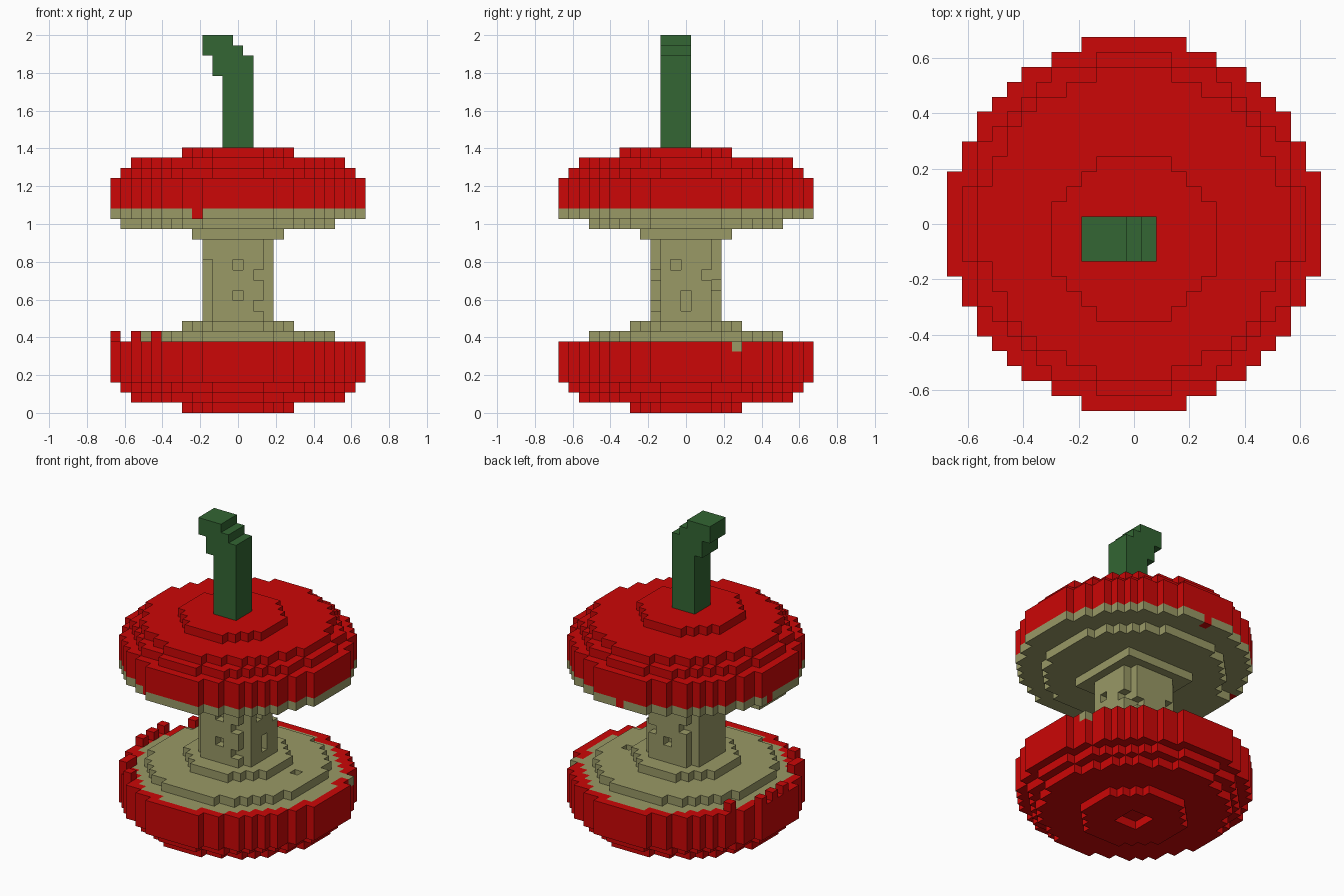
import bpy
import bmesh

if "Cube" in bpy.data.objects:
    bpy.data.objects.remove(bpy.data.objects["Cube"], do_unlink=True)

V = 2 / 37                      # edge of one block; the model is 37 blocks tall
RED, FLESH, GREEN = 0, 1, 2


def material(name, rgb):
    m = bpy.data.materials.new(name)
    m.use_nodes = True
    m.diffuse_color = (*rgb, 1)
    bsdf = m.node_tree.nodes["Principled BSDF"]
    bsdf.inputs["Base Color"].default_value = (*rgb, 1)
    bsdf.inputs["Roughness"].default_value = 0.9
    return m


MATS = [material("skin red", (0.604, 0.002, 0.002)),
        material("flesh tan", (0.319, 0.319, 0.133)),
        material("stem green", (0.033, 0.133, 0.033))]


def disc(cells, z0, z1, r2, colour, cy=0):
    """Stack round layers of blocks from z0 up to z1."""
    for z in range(z0, z1):
        for x in range(-12, 13):
            for y in range(-12, 13):
                if x * x + (y - cy) ** 2 <= r2:
                    cells[x, y, z] = colour


def box(cells, x0, x1, y0, y1, z0, z1, colour):
    """Fill a box of blocks, x and y limits included."""
    for x in range(x0, x1 + 1):
        for y in range(y0, y1 + 1):
            for z in range(z0, z1):
                cells[x, y, z] = colour


# Lower half: stepped red bowl, flesh surface inside a red rim
lower = {}
disc(lower, 0, 1, 30, RED)
disc(lower, 1, 2, 105, RED)
disc(lower, 2, 3, 127, RED)
disc(lower, 3, 7, 155, RED)
disc(lower, 6, 7, 126, FLESH)
disc(lower, 7, 8, 91, FLESH)
disc(lower, 8, 9, 30, FLESH)
for x in (-1, 0, 1):            # dimple underneath
    for y in (-1, 0, 1):
        del lower[x, y, 0]
lower[11, 5, 6] = FLESH
del lower[7, 1, 7]
for x, y in ((-12, -1), (-12, 1), (-12, 3), (-10, -6), (-10, -7), (-8, -9), (-10, 6)):
    lower[x, y, 7] = RED        # ragged skin left on the rim

# Core: square column with cut corners and small pits
core = {}
disc(core, 9, 17, 13, FLESH)
box(core, -3, -3, -3, -3, 15, 17, FLESH)
for pit in ((0, -3, 14), (0, -3, 11), (2, -3, 13), (2, -3, 10),
            (3, -1, 14), (3, 2, 13), (3, 0, 10), (3, 0, 11),
            (0, 3, 11), (2, 3, 12), (-2, 3, 13)):
    del core[pit]

# Upper half: bitten flesh underside below a stepped red dome
upper = {}
box(upper, -4, 4, -4, 4, 17, 18, FLESH)
disc(upper, 18, 19, 91, FLESH)
box(upper, -11, -9, -2, 2, 18, 19, FLESH)
disc(upper, 19, 20, 155, FLESH)
disc(upper, 20, 23, 155, RED)
disc(upper, 23, 24, 127, RED)
disc(upper, 24, 25, 105, RED)
disc(upper, 25, 26, 30, RED, cy=-1)
for x, y in ((-4, -11), (0, 12), (-12, 2)):
    upper[x, y, 19] = RED

# Stem: three blocks deep, hooking to one side at the tip
stem = {}
for x0, x1, z0, z1 in ((-1, 1, 26, 33), (-2, 1, 33, 35), (-3, 0, 35, 36), (-3, -1, 36, 37)):
    box(stem, x0, x1, -2, 0, z0, z1, GREEN)

PARTS = {"lower_half": lower, "core": core, "upper_half": upper, "stem": stem}
SOLID = set().union(*PARTS.values())


def build(name, cells):
    """Make a mesh of only the exposed block faces."""
    bm = bmesh.new()
    verts = {}

    def vert(p):
        if p not in verts:
            verts[p] = bm.verts.new(((p[0] - 0.5) * V, (p[1] - 0.5) * V, p[2] * V))
        return verts[p]

    for cell, colour in cells.items():
        for axis in range(3):
            for side in (0, 1):
                near = list(cell)
                near[axis] += 2 * side - 1
                if tuple(near) in SOLID:
                    continue
                loop = []
                for a, b in ((0, 0), (1, 0), (1, 1), (0, 1)):
                    p = list(cell)
                    p[axis] += side
                    p[(axis + 1) % 3] += a
                    p[(axis + 2) % 3] += b
                    loop.append(vert(tuple(p)))
                face = bm.faces.new(loop if side else loop[::-1])
                face.material_index = colour
    mesh = bpy.data.meshes.new(name)
    bm.to_mesh(mesh)
    bm.free()
    for m in MATS:
        mesh.materials.append(m)
    bpy.context.collection.objects.link(bpy.data.objects.new(name, mesh))


for part, blocks in PARTS.items():
    build(part, blocks)
